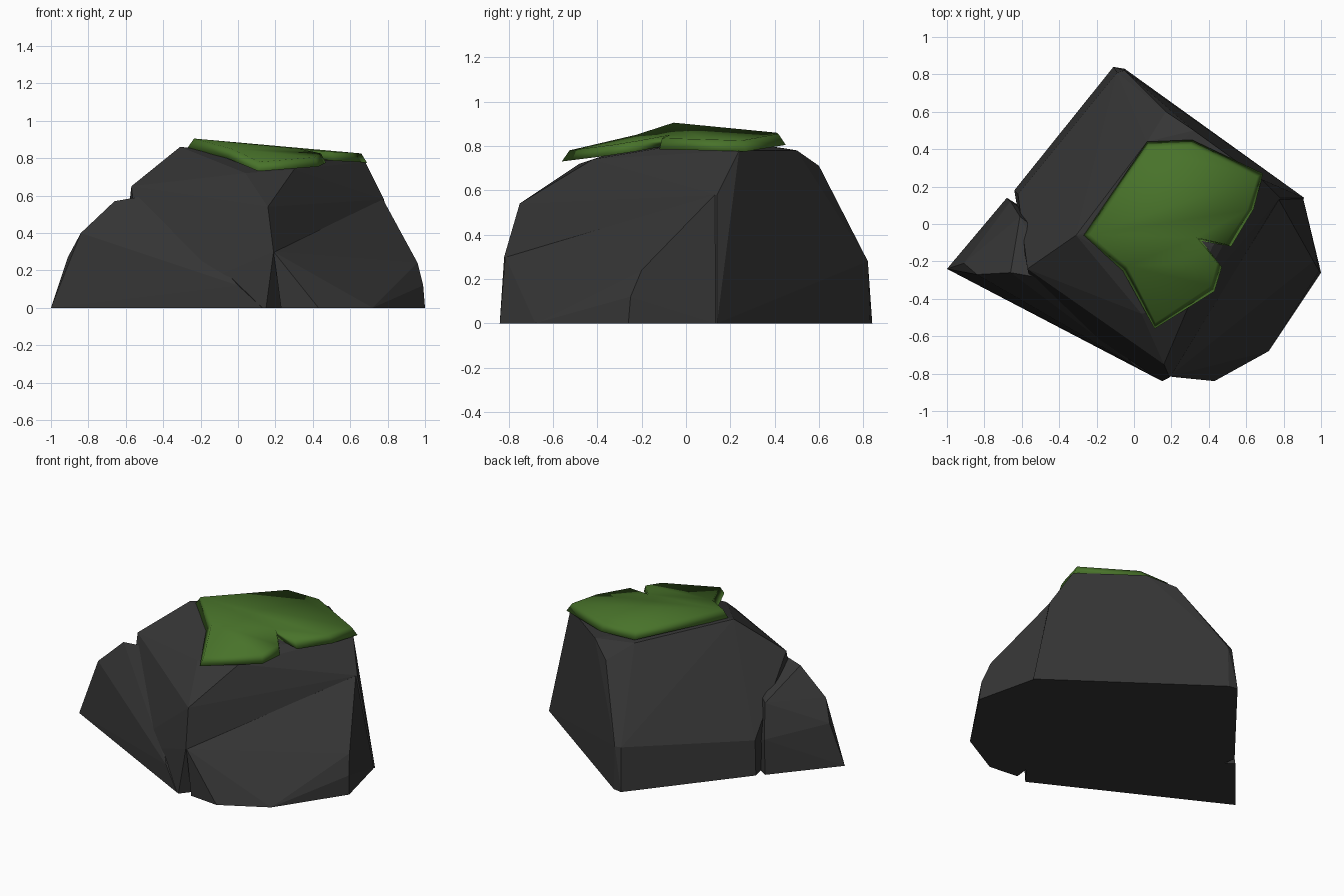
import bpy, bmesh
from mathutils import Vector
from mathutils.geometry import tessellate_polygon

if "Cube" in bpy.data.objects:
    bpy.data.objects.remove(bpy.data.objects["Cube"])


def material(name, rgb):
    m = bpy.data.materials.new(name)
    m.diffuse_color = (*rgb, 1)
    m.use_nodes = True
    m.node_tree.nodes["Principled BSDF"].inputs["Base Color"].default_value = m.diffuse_color
    return m


stone = material("dark_stone", (0.035, 0.035, 0.035))
moss_green = material("moss_green", (0.065, 0.17, 0.023))


def finish(bm, name, mat):
    bmesh.ops.recalc_face_normals(bm, faces=bm.faces)
    me = bpy.data.meshes.new(name)
    bm.to_mesh(me)
    bm.free()
    me.materials.append(mat)
    ob = bpy.data.objects.new(name, me)
    bpy.context.collection.objects.link(ob)
    return ob


def boulder(name, points):
    """Faceted lump: the convex hull of a few corner points."""
    bm = bmesh.new()
    vs = [bm.verts.new(p) for p in points]
    bmesh.ops.convex_hull(bm, input=vs)
    bmesh.ops.delete(bm, geom=[v for v in bm.verts if not v.link_faces], context='VERTS')
    bmesh.ops.dissolve_limit(bm, angle_limit=0.03, verts=bm.verts, edges=bm.edges)
    return finish(bm, name, stone)


# Tall central lump
rock = boulder("rock", [
    (-.64, .18, 0), (-.11, .84, 0), (-.05, .83, 0), (.91, .14, 0), (.15, -.84, 0), (-.50, -.49, 0),
    (-.62, .16, .22), (-.09, .81, .28), (-.05, .82, .28), (.19, -.82, .30),
    (-.57, -.24, .65), (-.31, -.06, .86), (.04, -.48, .72), (.16, -.75, .54),
    (.07, .44, .79), (.17, .60, .71), (.32, .50, .78), (.68, .24, .78),
    (.78, .14, .58), (.30, -.42, .74), (.42, -.12, .79)])

# Lower lump on the left
left_lump = boulder("left_lump", [
    (-1, -.24, 0), (-.68, .14, 0), (-.91, -.21, .27), (-.84, -.27, .40),
    (-.66, -.26, .57), (-.43, -.30, .61), (-.66, .12, .22), (-.61, .04, .42),
    (.13, -.83, 0), (0, -.755, .12), (-.3, -.1, 0), (-.3, -.2, .5)])

# Lower lump on the front right
right_lump = boulder("right_lump", [
    (.23, -.82, 0), (.43, -.84, 0), (.72, -.68, 0), (1, -.26, 0), (.905, .135, 0),
    (.99, -.25, .12), (.96, -.20, .24), (.775, .13, .58), (.19, -.815, .30),
    (.3, -.2, 0), (.4, -.1, .4)])

# Merge the lumps into one rock
for lump in (left_lump, right_lump):
    mod = rock.modifiers.new("merge", 'BOOLEAN')
    mod.operation, mod.solver, mod.object = 'UNION', 'EXACT', lump
    bpy.context.view_layer.objects.active = rock
    bpy.ops.object.modifier_apply(modifier=mod.name)
    bpy.data.objects.remove(lump)

# Moss cap: a notched outline with a bevelled, raised top
outline = [(-.27, -.06, .855), (.07, .44, .81), (.31, .45, .805), (.69, .27, .775),
           (.64, .08, .78), (.52, -.12, .785), (.36, -.09, .80), (.47, -.23, .775),
           (.43, -.36, .755), (.11, -.56, .73), (-.06, -.25, .80)]
centre = Vector((.2, 0, 0))
bm = bmesh.new()
low = [bm.verts.new(p) for p in outline]
high = []
for p in outline:
    inward = centre - Vector((p[0], p[1], 0))
    high.append(bm.verts.new(Vector(p) + inward.normalized() * .035 + Vector((0, 0, .05))))
n = len(outline)
for i in range(n):
    bm.faces.new((low[i], low[(i + 1) % n], high[(i + 1) % n], high[i]))
for ring in (low, high):
    flat = [Vector((v.co.x, v.co.y, 0)) for v in ring]
    for tri in tessellate_polygon([flat]):
        bm.faces.new([ring[i] for i in tri])
moss = finish(bm, "moss", moss_green)
bpy.ops.object.select_all(action='DESELECT')
moss.select_set(True)
bpy.context.view_layer.objects.active = moss
bpy.ops.object.shade_smooth()
